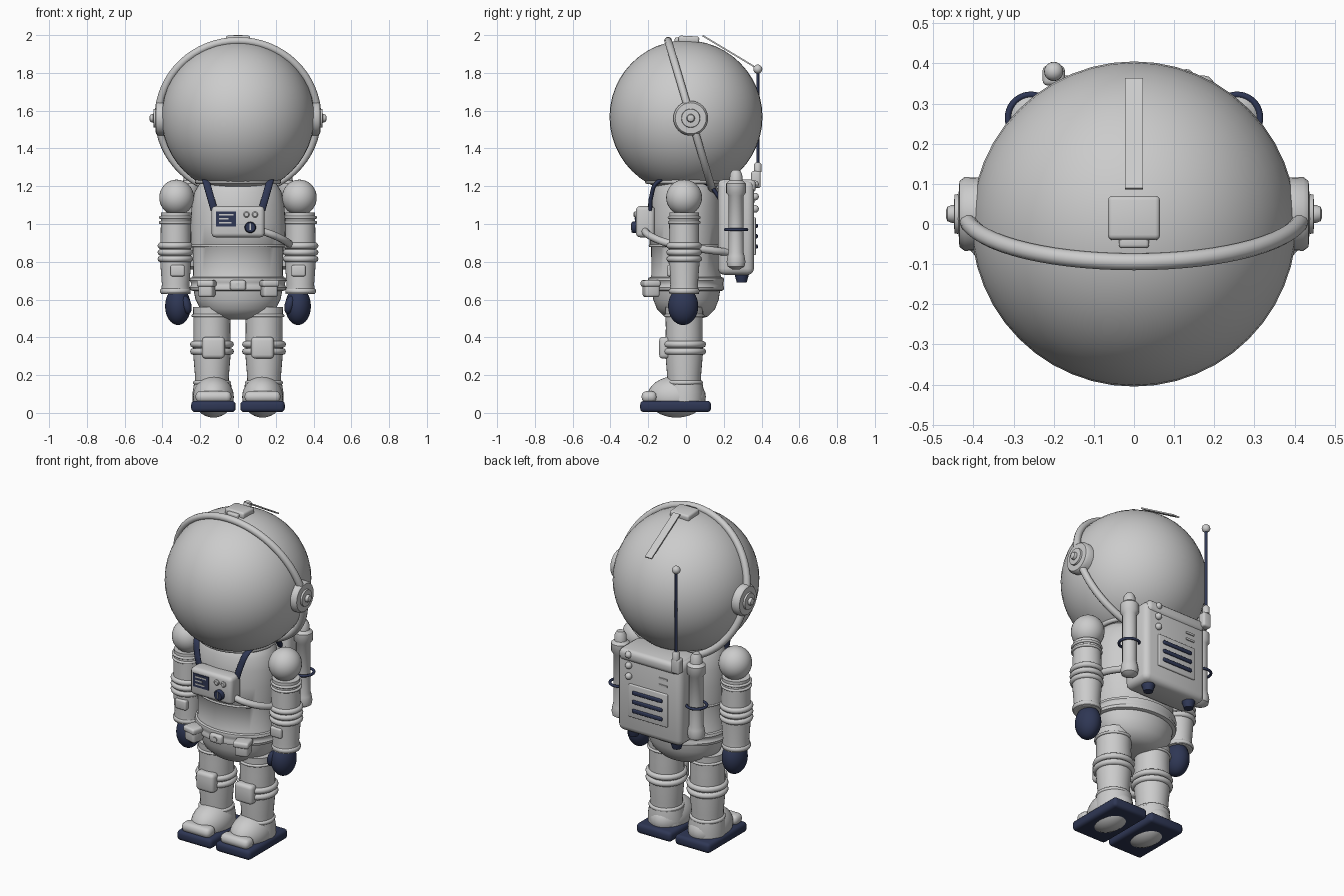
import bpy
import bmesh
from math import radians, pi, cos, sin
from mathutils import Vector, Matrix

if "Cube" in bpy.data.objects:
    bpy.data.objects.remove(bpy.data.objects["Cube"], do_unlink=True)


def material(name, rgb):
    m = bpy.data.materials.new(name)
    m.use_nodes = True
    m.diffuse_color = (*rgb, 1)
    m.node_tree.nodes["Principled BSDF"].inputs["Base Color"].default_value = (*rgb, 1)
    return m


GREY = material("suit grey", (0.6, 0.6, 0.6))
NAVY = material("dark navy", (0.028, 0.038, 0.09))


def finish(name, bm, mat, loc=(0, 0, 0), rot=(0, 0, 0)):
    bmesh.ops.recalc_face_normals(bm, faces=bm.faces)
    me = bpy.data.meshes.new(name)
    bm.to_mesh(me)
    bm.free()
    me.materials.append(mat)
    ob = bpy.data.objects.new(name, me)
    bpy.context.collection.objects.link(ob)
    ob.location = loc
    ob.rotation_euler = [radians(a) for a in rot]
    bpy.ops.object.select_all(action='DESELECT')
    ob.select_set(True)
    bpy.context.view_layer.objects.active = ob
    bpy.ops.object.shade_smooth_by_angle(angle=radians(40))
    return ob


def box(name, size, loc, mat=GREY, rot=(0, 0, 0), bevel=0.015):
    bm = bmesh.new()
    bmesh.ops.create_cube(bm, size=1)
    bmesh.ops.scale(bm, vec=size, verts=bm.verts)
    if bevel:
        bmesh.ops.bevel(bm, geom=bm.edges[:], offset=bevel, segments=3,
                        profile=0.5, affect='EDGES')
    return finish(name, bm, mat, loc, rot)


def ball(name, radii, loc, mat=GREY, rot=(0, 0, 0), seg=32):
    bm = bmesh.new()
    bmesh.ops.create_uvsphere(bm, u_segments=seg, v_segments=seg // 2, radius=1)
    bmesh.ops.scale(bm, vec=radii, verts=bm.verts)
    return finish(name, bm, mat, loc, rot)


def lathe(name, profile, loc=(0, 0, 0), mat=GREY, rot=(0, 0, 0), flat=1.0, seg=32):
    """Spin (radius, height) points about the local z axis and cap the ends."""
    bm = bmesh.new()
    rings = [[bm.verts.new((r * cos(2 * pi * i / seg), flat * r * sin(2 * pi * i / seg), z))
              for i in range(seg)] for r, z in profile]
    for a, b in zip(rings, rings[1:]):
        for i in range(seg):
            j = (i + 1) % seg
            bm.faces.new((a[i], a[j], b[j], b[i]))
    bm.faces.new(rings[0])
    bm.faces.new(rings[-1])
    return finish(name, bm, mat, loc, rot)


def ring(name, major, minor, loc, mat=GREY, rot=(0, 0, 0), flat=1.0, seg=40):
    bm = bmesh.new()
    side = 10
    loops = []
    for i in range(seg):
        a = 2 * pi * i / seg
        rad = [major + minor * cos(2 * pi * k / side) for k in range(side)]
        loops.append([bm.verts.new((r * cos(a), flat * r * sin(a),
                                    minor * sin(2 * pi * k / side)))
                      for k, r in enumerate(rad)])
    for i in range(seg):
        a, b = loops[i], loops[(i + 1) % seg]
        for k in range(side):
            n = (k + 1) % side
            bm.faces.new((a[k], b[k], b[n], a[n]))
    return finish(name, bm, mat, loc, rot)


def tube(name, points, radius, mat=GREY, stretch=1.0):
    """Smooth tube through the points; stretch widens it along x."""
    cu = bpy.data.curves.new(name, 'CURVE')
    cu.dimensions = '3D'
    cu.bevel_depth, cu.bevel_resolution, cu.use_fill_caps = radius, 3, True
    sp = cu.splines.new('BEZIER')
    sp.bezier_points.add(len(points) - 1)
    mid = sum(p[0] for p in points) / len(points)
    for bp, p in zip(sp.bezier_points, points):
        bp.co = (mid + (p[0] - mid) / stretch, p[1], p[2])
        bp.handle_left_type = bp.handle_right_type = 'AUTO'
    cu.materials.append(mat)
    ob = bpy.data.objects.new(name, cu)
    bpy.context.collection.objects.link(ob)
    ob.scale.x = stretch
    ob.location.x = mid - mid * stretch
    return ob


# Helmet, neck ring and headband
HEAD = 1.567
ball("helmet", (0.405, 0.405, 0.405), (0, 0, HEAD), seg=48)
ring("neck_ring", 0.215, 0.014, (0, 0, 1.225), flat=0.95)
ring("headband", 0.42, 0.021, (0, 0.025, HEAD), rot=(90 + 16.5, 0, 0), seg=64)
box("band_block", (0.13, 0.11, 0.04), (0, 0.015, 1.975), rot=(-3, 0, 0), bevel=0.012)
box("band_tab", (0.075, 0.03, 0.03), (0, -0.045, 1.972), bevel=0.008)
box("top_strip", (0.045, 0.32, 0.008), (0, 0.225, 1.915), rot=(-31, 0, 0), bevel=0)

# Torso, belt and seam rings
lathe("torso", [(0.08, 0.495), (0.15, 0.51), (0.2, 0.55), (0.225, 0.6), (0.237, 0.66),
                (0.242, 0.72), (0.237, 0.73), (0.24, 0.88), (0.25, 0.89), (0.252, 1.0),
                (0.245, 1.1), (0.23, 1.17), (0.2, 1.22), (0.15, 1.25)], flat=0.77, seg=48)
lathe("belt", [(0.235, 0.645), (0.252, 0.65), (0.256, 0.665), (0.25, 0.675), (0.25, 0.69),
               (0.256, 0.7), (0.252, 0.715), (0.235, 0.72)], flat=0.79, seg=48)
ring("chest_seam", 0.246, 0.007, (0, 0, 0.885), flat=0.78)
box("buckle", (0.085, 0.035, 0.055), (0, -0.205, 0.675))
lathe("buckle_stud", [(0.014, 0), (0.014, 0.006)], (0, -0.221, 0.675), rot=(90, 0, 0))

# Chest control panel
box("chest_panel", (0.28, 0.1, 0.165), (0, -0.215, 1.012), bevel=0.022)
box("screen", (0.105, 0.008, 0.08), (-0.063, -0.266, 1.027), NAVY, bevel=0)
for i, w in enumerate((0.075, 0.05, 0.065)):
    box("screen_line", (w, 0.004, 0.008), (-0.1 + w / 2, -0.271, 1.05 - 0.022 * i), bevel=0)
for x in (0.045, 0.09):
    lathe("panel_button", [(0.016, 0), (0.016, 0.008), (0.011, 0.013)],
          (x, -0.264, 1.05), rot=(90, 0, 0), seg=20)
lathe("panel_dial", [(0.03, 0), (0.03, 0.018), (0.025, 0.025)],
      (0.065, -0.264, 0.982), NAVY, rot=(90, 0, 0))
box("dial_mark", (0.006, 0.004, 0.035), (0.065, -0.29, 0.985), bevel=0)
tube("hose", [(0.12, -0.22, 0.965), (0.19, -0.195, 0.94), (0.265, -0.1, 0.9),
              (0.275, 0.03, 0.875), (0.25, 0.14, 0.86), (0.2, 0.22, 0.85)], 0.02)

# Backpack
box("backpack", (0.43, 0.19, 0.5), (0, 0.265, 0.98), bevel=0.035)
box("backpack_lid", (0.4, 0.2, 0.07), (0, 0.27, 1.2), bevel=0.025)
box("vent_panel", (0.26, 0.016, 0.2), (0, 0.362, 0.935), bevel=0.006)
for z in (0.99, 0.935, 0.88):
    box("vent_slat", (0.2, 0.02, 0.022), (0, 0.37, z), NAVY, bevel=0.005)
for z in (1.21, 1.145, 1.08):
    ball("pack_knob", (0.02, 0.02, 0.02), (0.13, 0.366, z), seg=16)
for z in (1.12, 1.08):
    box("pack_label", (0.055, 0.008, 0.012), (-0.1, 0.362, z), bevel=0)

# Antenna
box("antenna_base", (0.055, 0.05, 0.09), (-0.2, 0.37, 1.235), bevel=0.012)
lathe("antenna_socket", [(0.02, 0), (0.02, 0.04), (0.012, 0.05)], (-0.2, 0.38, 1.275), seg=20)
lathe("antenna_rod", [(0.008, 1.3), (0.008, 1.81)], (-0.2, 0.38, 0), NAVY, seg=12)
ball("antenna_tip", (0.024, 0.024, 0.024), (-0.2, 0.38, 1.82), seg=20)

for s, side in ((-1, "right"), (1, "left")):
    # Earpieces
    lathe(side + "_earpiece", [(0.09, 0), (0.092, 0.045), (0.082, 0.058), (0.05, 0.06),
                               (0.048, 0.07), (0.022, 0.072), (0.022, 0.078),
                               (0.018, 0.088), (0.008, 0.092)],
          (s * 0.377, 0.025, 1.56), rot=(0, s * 90, 0))

    # Shoulder strap and belt pouch
    tube(side + "_strap", [(s * 0.125, -0.19, 1.07), (s * 0.145, -0.185, 1.14),
                           (s * 0.168, -0.15, 1.222), (s * 0.175, -0.02, 1.245),
                           (s * 0.17, 0.11, 1.215), (s * 0.16, 0.19, 1.12)],
         0.011, NAVY, stretch=1.8)
    box(side + "_pouch", (0.08, 0.08, 0.085), (s * 0.165, -0.185, 0.655), rot=(0, 0, s * 15))
    box(side + "_pouch_flap", (0.092, 0.09, 0.035), (s * 0.165, -0.188, 0.685),
        rot=(0, 0, s * 15), bevel=0.012)

    # Arm
    ax, ay = s * 0.325, -0.01
    ball(side + "_shoulder", (0.092, 0.095, 0.095), (ax, ay, 1.14))
    lathe(side + "_arm", [(0.078, 0.63), (0.073, 0.68), (0.082, 0.8), (0.08, 0.9),
                          (0.078, 1.06)], (s * 0.33, ay, 0))
    for z, major, minor in ((1.035, 0.079, 0.008), (1.008, 0.079, 0.008), (0.885, 0.077, 0.017),
                            (0.85, 0.077, 0.017), (0.815, 0.077, 0.017), (0.645, 0.065, 0.017)):
        ring(side + "_arm_ring", major, minor, (s * 0.332, ay, z))
    box(side + "_arm_patch", (0.075, 0.035, 0.06), (s * 0.32, -0.083, 0.753), bevel=0.01)
    ball(side + "_glove", (0.068, 0.08, 0.1), (s * 0.318, -0.015, 0.565), NAVY)
    ball(side + "_thumb", (0.026, 0.032, 0.05), (s * 0.273, -0.06, 0.572), NAVY,
         rot=(0, s * 15, 0), seg=20)

    # Leg
    lx, ly = s * 0.138, -0.01
    lathe(side + "_leg", [(0.088, 0.12), (0.09, 0.2), (0.1, 0.32), (0.097, 0.45),
                          (0.1, 0.56)], (lx, ly, 0))
    for z, major, minor in ((0.515, 0.1, 0.008), (0.363, 0.098, 0.018), (0.325, 0.098, 0.018),
                            (0.16, 0.088, 0.012)):
        ring(side + "_leg_ring", major, minor, (lx, ly, z))
    box(side + "_knee_pad", (0.12, 0.06, 0.115), (s * 0.13, -0.112, 0.345), bevel=0.02)

    # Boot
    ball(side + "_boot", (0.108, 0.155, 0.11), (s * 0.13, -0.05, 0.085))
    lathe(side + "_boot_cuff", [(0.105, 0.05), (0.105, 0.11), (0.098, 0.155), (0.08, 0.17)],
          (s * 0.135, ly, 0))
    box(side + "_toe_cap", (0.19, 0.08, 0.06), (s * 0.13, -0.195, 0.085), bevel=0.026)
    box(side + "_sole", (0.235, 0.375, 0.06), (s * 0.13, -0.055, 0.034), NAVY, bevel=0.02)
    lathe(side + "_sole_disc", [(0.042, 0), (0.042, 0.006)], (s * 0.135, -0.03, 0))

    # Side tank with loop and thruster
    lathe(side + "_tank", [(0.02, 0.76), (0.045, 0.775), (0.05, 0.8), (0.045, 0.83),
                           (0.04, 0.85), (0.04, 1.15), (0.052, 1.165), (0.052, 1.215),
                           (0.035, 1.23), (0.032, 1.265), (0.02, 1.285)],
          (s * 0.255, 0.265, 0), seg=24)
    ring(side + "_tank_loop", 0.057, 0.008, (s * 0.257, 0.265, 0.97), NAVY)
    lathe(side + "_thruster", [(0.026, 0.69), (0.04, 0.74), (0.04, 0.76)],
          (s * 0.145, 0.295, 0), NAVY, seg=20)
